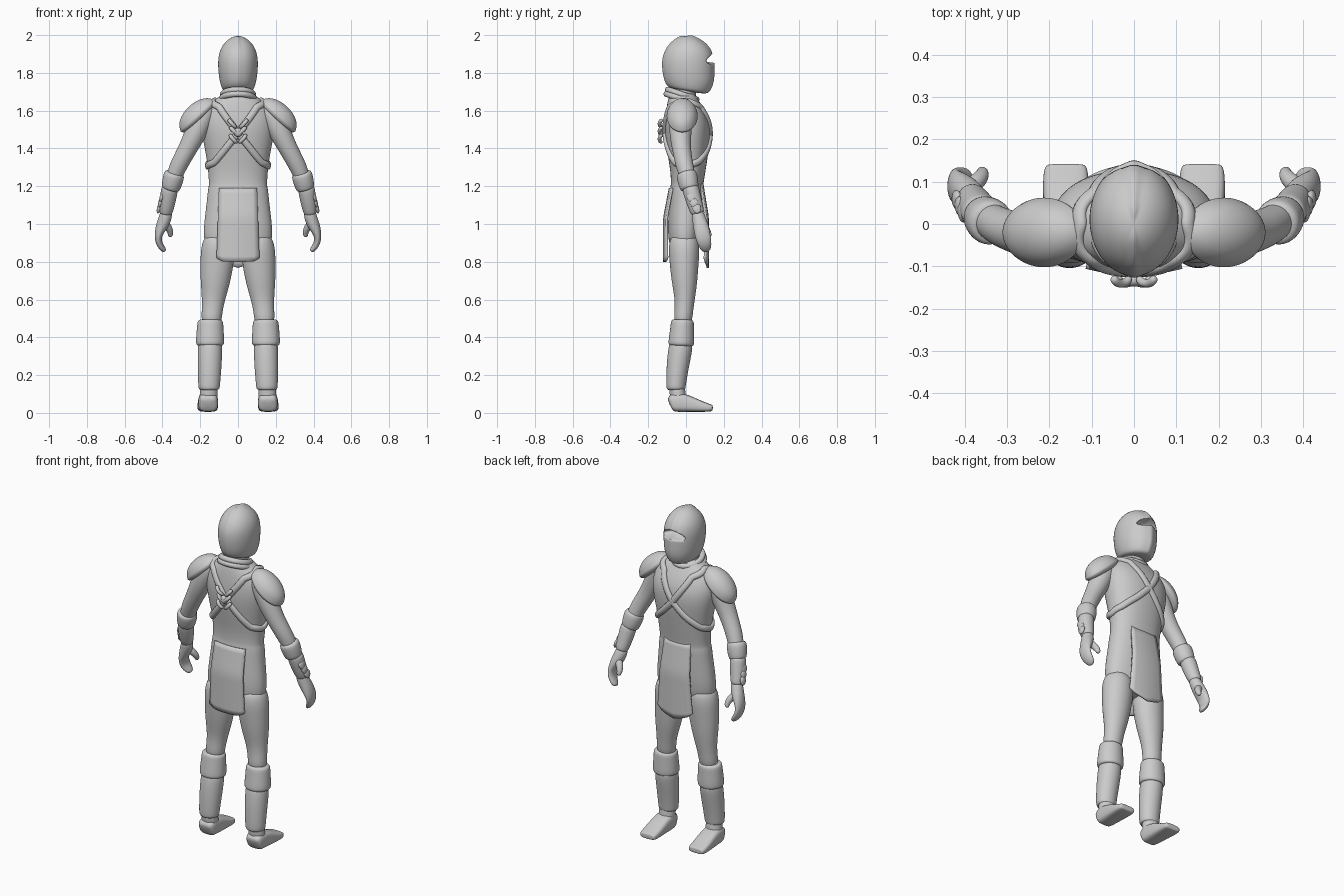
import bpy, bmesh, math
from mathutils import Vector, Matrix
from mathutils.bvhtree import BVHTree

cube = bpy.data.objects.get("Cube")
if cube:
    bpy.data.objects.remove(cube, do_unlink=True)

grey = bpy.data.materials.new("plain grey")
grey.use_nodes = True
grey.diffuse_color = (0.6, 0.6, 0.6, 1)
grey.node_tree.nodes["Principled BSDF"].inputs["Base Color"].default_value = grey.diffuse_color


def finish(name, bm, mirror=False, levels=2):
    """Turn a bmesh into a smooth, optionally mirrored object."""
    bmesh.ops.recalc_face_normals(bm, faces=bm.faces)
    mesh = bpy.data.meshes.new(name)
    bm.to_mesh(mesh)
    bm.free()
    mesh.materials.append(grey)
    mesh.shade_smooth()
    obj = bpy.data.objects.new(name, mesh)
    bpy.context.collection.objects.link(obj)
    if mirror:
        mod = obj.modifiers.new("mirror", "MIRROR")
        mod.use_mirror_merge = False
    if levels:
        mod = obj.modifiers.new("smooth", "SUBSURF")
        mod.levels = mod.render_levels = levels
    return obj


def tube(name, rings, mirror=False, sides=16, square=1.0, levels=2):
    """Loft elliptical rings (x, y, z, width radius, depth radius) along their centres."""
    bm = bmesh.new()
    centres = [Vector(r[:3]) for r in rings]
    loops = []
    for i, ring in enumerate(rings):
        along = (centres[min(i + 1, len(rings) - 1)] - centres[max(i - 1, 0)]).normalized()
        u = Vector((1, 0, 0))
        u = (u - along * u.dot(along)).normalized()
        v = along.cross(u)
        loop = []
        for k in range(sides):
            a = math.tau * k / sides
            c, s = math.cos(a), math.sin(a)
            c, s = (math.copysign(abs(t) ** square, t) for t in (c, s))
            loop.append(bm.verts.new(centres[i] + u * c * ring[3] + v * s * ring[-1]))
        loops.append(loop)
    for a, b in zip(loops, loops[1:]):
        for k in range(sides):
            n = (k + 1) % sides
            bm.faces.new((a[k], a[n], b[n], b[k]))
    bm.faces.new(loops[0])
    bm.faces.new(loops[-1])
    return finish(name, bm, mirror, levels)


# Body
torso = tube("torso", [
    (0, -.01, .85, .14, .06), (0, -.01, .9, .185, .085), (0, -.005, 1, .182, .092),
    (0, 0, 1.1, .168, .09), (0, .005, 1.19, .16, .09), (0, .005, 1.2, .154, .085),
    (0, .01, 1.27, .158, .092), (0, .01, 1.35, .167, .105), (0, .01, 1.45, .188, .12),
    (0, .008, 1.52, .197, .122), (0, -.005, 1.58, .19, .108), (0, -.015, 1.63, .16, .09),
    (0, -.02, 1.67, .105, .075), (0, -.02, 1.7, .07, .06)], sides=24, square=.9)
tube("neck", [(0, -.02, 1.62, .07, .07), (0, -.01, 1.7, .065, .065), (0, 0, 1.78, .06, .06)])
tube("leg", [
    (.1, -.01, .95, .07, .07), (.108, -.01, .88, .09, .085), (.11, -.01, .8, .091, .079),
    (.12, -.008, .7, .081, .07), (.128, -.006, .62, .066, .057), (.136, -.01, .55, .055, .049),
    (.144, -.02, .45, .056, .05)], mirror=True)
tube("arm", [
    (.15, -.025, 1.64, .05), (.185, -.028, 1.57, .064), (.225, -.03, 1.48, .06),
    (.265, -.025, 1.4, .05), (.31, -.01, 1.32, .048), (.345, .01, 1.24, .042),
    (.37, .045, 1.12, .034), (.38, .065, 1.04, .028)], mirror=True)

# Hands
tube("hand", [
    (.374, .055, 1.08, .03, .03), (.385, .068, 1.03, .036, .036), (.405, .08, .985, .032, .042),
    (.424, .088, .94, .02, .042), (.42, .098, .9, .018, .038), (.4, .106, .87, .016, .03),
    (.385, .11, .855, .01, .016)], mirror=True)
tube("thumb", [
    (.395, .08, 1.01, .022), (.37, .1, .985, .022), (.355, .118, .955, .017),
    (.36, .128, .93, .012)], mirror=True, sides=10)

# Boots
tube("boot_shaft", [
    (.146, -.02, .4, .06, .058), (.148, -.03, .34, .067, .066), (.15, -.045, .24, .064, .06),
    (.153, -.053, .15, .059, .053), (.153, -.053, .125, .057, .051), (.153, -.053, .12, .04, .04)],
    mirror=True)
tube("boot_cuff", [
    (.146, -.018, .495, .05, .045), (.146, -.018, .49, .069, .062), (.147, -.02, .46, .071, .063),
    (.148, -.024, .38, .077, .07), (.148, -.026, .36, .075, .069), (.148, -.026, .352, .058, .056)],
    mirror=True)
tube("ankle", [(.153, -.05, .17, .048, .044), (.155, -.045, .1, .048, .042),
               (.158, -.035, .04, .05, .045)], mirror=True)
tube("foot", [
    (.158, -.088, .045, .042, .034), (.158, -.07, .055, .052, .05), (.158, -.02, .056, .054, .052),
    (.16, .05, .04, .055, .036), (.161, .11, .028, .055, .023), (.161, .137, .026, .05, .018),
    (.161, .142, .026, .04, .012)], mirror=True, square=.6)

# Bracers with overlapping plates on the outer side
tube("bracer", [
    (.36, .022, 1.2, .04), (.362, .025, 1.185, .047), (.374, .045, 1.11, .042),
    (.383, .062, 1.06, .037), (.384, .064, 1.052, .03)], mirror=True)
tube("bracer_cuff", [
    (.335, 0, 1.275, .04), (.337, .002, 1.268, .055), (.343, .008, 1.24, .057),
    (.356, .018, 1.19, .051), (.359, .02, 1.18, .042)], mirror=True)
for i in range(3):
    d = i * .03
    tube(f"bracer_plate_{i + 1}", [
        (.397 + d / 4, .02 + d / 2, 1.165 - d, .012, .02),
        (.404 + d / 4, .028 + d / 2, 1.14 - d, .014, .03),
        (.413 + d / 5, .034 + d / 2, 1.115 - d, .006, .012)], mirror=True, sides=8)

# Pauldrons: tilted domes with a rim
normal = Vector((.675, 0, .738))
base = Vector((.212, -.02, 1.572))
dome = [(-.025, .8), (-.012, .98), (0, 1.03), (.008, 1), (.03, .9), (.05, .7), (.064, .4), (.069, .1)]
tube("pauldron", [(*(base + normal * h), .122 * s, .082 * s) for h, s in dome],
     mirror=True, sides=20)

# Helmet: pointed ridge along the middle, eye opening cut out
shell = [(1.7, -.08, .105, .07), (1.715, -.095, .125, .085), (1.75, -.108, .146, .096),
         (1.8, -.12, .147, .104), (1.86, -.126, .147, .107), (1.91, -.118, .132, .1),
         (1.95, -.095, .1, .08), (1.98, -.058, .06, .05), (1.995, -.025, .025, .018)]
helmet = tube("helmet", [(0, (b + f) / 2, z, w, (f - b) / 2) for z, b, f, w in shell],
              sides=32, levels=2)
for vert in helmet.data.vertices:
    co = vert.co
    if abs(co.x) < .004:
        co.y *= 1.05
        co.z += .006 if co.z > 1.9 else 0

bm = bmesh.new()
bmesh.ops.create_uvsphere(bm, u_segments=32, v_segments=16, radius=1,
                          matrix=Matrix.Translation((0, .165, 1.865)) @ Matrix.Diagonal((.098, .085, .026, 1)))
for v in bm.verts:
    v.co.z += .014 - abs(v.co.x) * .25
cutter = finish("eye_cutter", bm, levels=0)
cutter.hide_render = True
cutter.hide_set(True)
cut = helmet.modifiers.new("eye opening", "BOOLEAN")
cut.object = cutter
cut.operation = "DIFFERENCE"

# Collar rings, lower at the front
for i, (z, r) in enumerate([(1.685, .08), (1.66, .088)]):
    bpy.ops.mesh.primitive_torus_add(major_radius=r, minor_radius=.016, major_segments=40,
                                     location=(0, -.02, z), rotation=(-.33, 0, 0))
    ring = bpy.context.object
    ring.name = f"collar_{i + 1}"
    ring.data.materials.append(grey)
    ring.data.shade_smooth()

# Crossed straps laid over the torso
bpy.context.view_layer.update()
tree = BVHTree.FromObject(torso, bpy.context.evaluated_depsgraph_get())
keys = [(0, 1.655), (40, 1.62), (65, 1.55), (90, 1.47), (120, 1.4), (155, 1.33), (180, 1.305),
        (205, 1.325), (240, 1.41), (270, 1.48), (300, 1.56), (320, 1.62), (360, 1.655)]
points = []
for (a0, z0), (a1, z1) in zip(keys, keys[1:]):
    for k in range(6):
        t = k / 6
        angle, z = math.radians(a0 + (a1 - a0) * t), z0 + (z1 - z0) * t
        out = Vector((math.cos(angle), math.sin(angle), 0))
        hit, nrm, *_ = tree.ray_cast(Vector((0, 0, z)) + out, -out)
        points.append((hit, nrm))
count = len(points)
bm = bmesh.new()
loops = []
for i, (p, n) in enumerate(points):
    along = (points[(i + 1) % count][0] - points[i - 1][0]).normalized()
    side = along.cross(n).normalized() * .02
    loops.append([bm.verts.new(p + side * w + n * h)
                  for w, h in ((-1, -.012), (-1, .01), (0, .017), (1, .01), (1, -.012))])
for i in range(count):
    a, b = loops[i], loops[(i + 1) % count]
    for k in range(5):
        n = (k + 1) % 5
        bm.faces.new((a[k], a[n], b[n], b[k]))
finish("strap", bm, mirror=True, levels=1)

# Buckle on the back: small links around the strap crossing
for i, (x, z, r) in enumerate([(.035, 1.53, .016), (.025, 1.49, .018), (.03, 1.45, .014)]):
    tube(f"buckle_link_{i + 1}", [
        (x + r, -.125, z + .025, .012), (x + .004, -.142, z + .008, .012),
        (x - r, -.14, z - .012, .012), (x - r - .01, -.125, z - .02, .01)], mirror=True, sides=8)
tube("buckle_knot", [(0, -.12, 1.485, .022), (0, -.138, 1.485, .026), (0, -.148, 1.485, .014)])


# Hanging cloth panels with rounded lower corners
def panel(name, top, bottom, wide_top, wide_bottom, sign, point):
    bm = bmesh.new()
    rows, cols = 14, 8
    grid = []
    for r in range(rows + 1):
        t = r / rows
        row = []
        for c in range(cols + 1):
            u = c / cols * 2 - 1
            x = u * (wide_top + (wide_bottom - wide_top) * t)
            y = .085 + .03 * min(1, t * 2.5) - x * x * 1.2
            z = top + (bottom - top) * t + t ** 8 * (.02 * u ** 6 + point * abs(u))
            row.append(bm.verts.new((x, sign * y, z)))
        grid.append(row)
    for a, b in zip(grid, grid[1:]):
        for c in range(cols):
            bm.faces.new((a[c], a[c + 1], b[c + 1], b[c]))
    obj = finish(name, bm, levels=0)
    mod = obj.modifiers.new("thickness", "SOLIDIFY")
    mod.thickness = .012
    mod.offset = 0
    bpy.context.view_layer.objects.active = obj
    bpy.ops.object.select_all(action="DESELECT")
    obj.select_set(True)
    bpy.ops.object.shade_smooth_by_angle(angle=.7)


panel("back_panel", 1.19, .8, .1, .113, -1, 0)
panel("front_panel", 1.22, .768, .085, .115, 1, .03)
